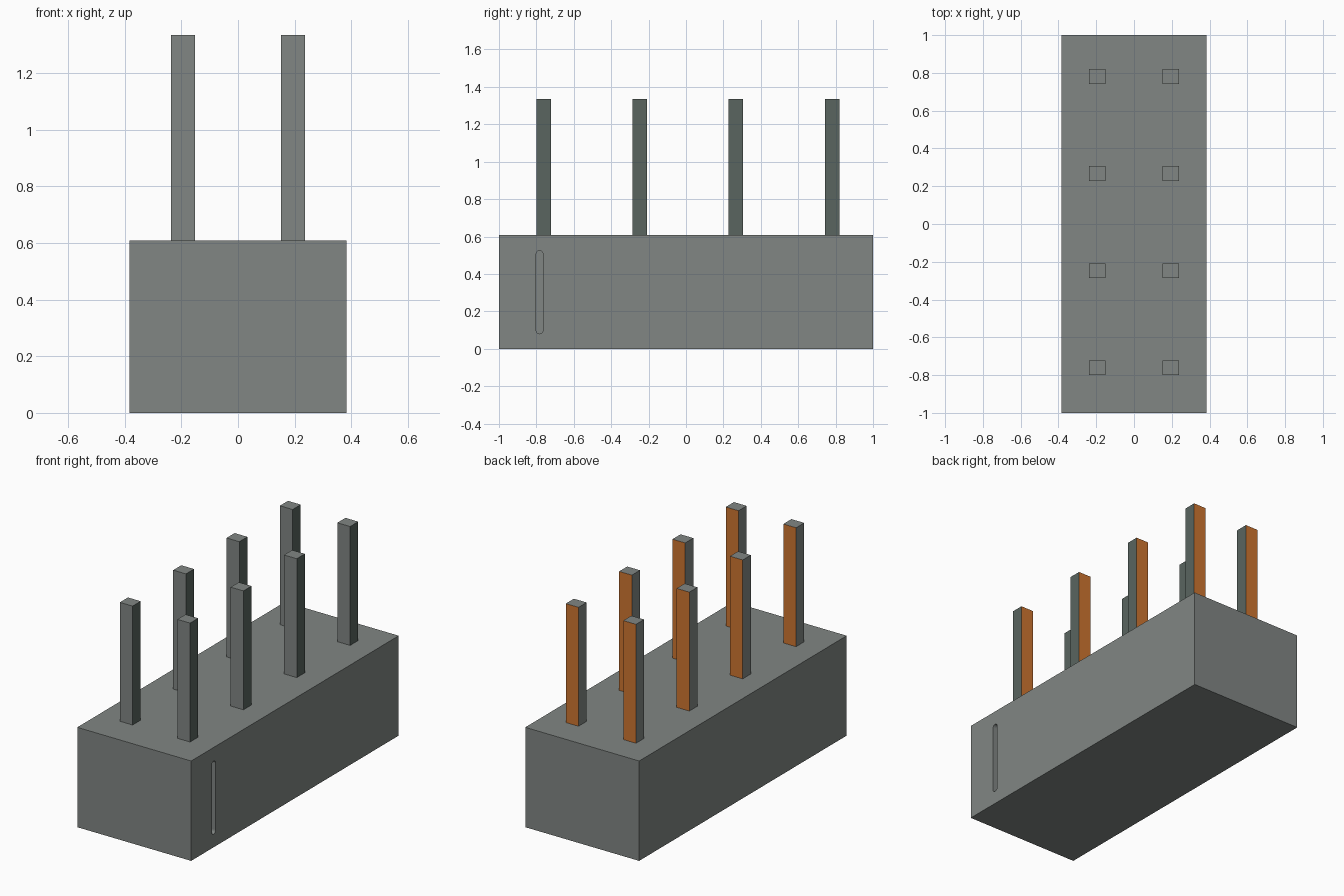
import bpy, bmesh
from math import pi
from mathutils import Matrix, Vector

cube = bpy.data.objects.get("Cube")
if cube:
    bpy.data.objects.remove(cube, do_unlink=True)


def material(name, rgb):
    m = bpy.data.materials.new(name)
    m.use_nodes = True
    m.diffuse_color = (*rgb, 1)
    m.node_tree.nodes["Principled BSDF"].inputs["Base Color"].default_value = (*rgb, 1)
    return m


grey = material("grey", (0.22, 0.24, 0.23))
dark_green = material("dark green grey", (0.10, 0.13, 0.115))
orange = material("orange", (0.62, 0.18, 0.03))


def finish(name, bm, mats):
    mesh = bpy.data.meshes.new(name)
    bm.to_mesh(mesh)
    bm.free()
    for m in mats:
        mesh.materials.append(m)
    obj = bpy.data.objects.new(name, mesh)
    bpy.context.collection.objects.link(obj)
    return obj


def box(name, low, high, mats, rule=None):
    low, high = Vector(low), Vector(high)
    bm = bmesh.new()
    bmesh.ops.create_cube(bm, size=1)
    bmesh.ops.scale(bm, vec=high - low, verts=bm.verts)
    bmesh.ops.translate(bm, vec=(low + high) / 2, verts=bm.verts)
    bm.normal_update()
    if rule:
        for f in bm.faces:
            f.material_index = rule(f.normal)
    return finish(name, bm, mats)


HALF_X, BLOCK_TOP, POST_TOP = 0.384, 0.609, 1.334

# Solid base block
block = box("base_block", (-HALF_X, -1, 0), (HALF_X, 1, BLOCK_TOP), [grey])

# Rounded slot cut into the left side near the front
SLOT_Y, SLOT_R, SLOT_DEPTH = -0.783, 0.018, 0.03
bm = bmesh.new()
for z in (0.08 + SLOT_R, 0.525 - SLOT_R):
    place = Matrix.Translation((HALF_X, SLOT_Y, z)) @ Matrix.Rotation(pi / 2, 4, "Y")
    bmesh.ops.create_cone(bm, cap_ends=True, segments=16, radius1=SLOT_R,
                          radius2=SLOT_R, depth=SLOT_DEPTH * 2, matrix=place)
hull = bmesh.ops.convex_hull(bm, input=bm.verts)
bmesh.ops.delete(bm, geom=list(set(hull["geom_interior"] + hull["geom_unused"])),
                 context="VERTS")
bmesh.ops.recalc_face_normals(bm, faces=bm.faces)
cutter = finish("slot_cutter", bm, [grey])
cutter.hide_render = True

cut = block.modifiers.new("slot", "BOOLEAN")
cut.operation = "DIFFERENCE"
cut.solver = "EXACT"
cut.object = cutter
bpy.context.view_layer.update()
graph = bpy.context.evaluated_depsgraph_get()
block.data = bpy.data.meshes.new_from_object(block.evaluated_get(graph))
block.modifiers.clear()
bpy.data.objects.remove(cutter, do_unlink=True)


# Posts: orange on the back, dark green on the left side, grey elsewhere
def post_colour(n):
    return 2 if n.y > 0.5 else 1 if n.x > 0.5 else 0


for side, x in (("right", -0.194), ("left", 0.194)):
    for i in range(4):
        y = -0.761 + i * 0.514
        box(f"{side}_post_{i + 1}", (x - 0.043, y - 0.039, BLOCK_TOP),
            (x + 0.043, y + 0.039, POST_TOP), [grey, dark_green, orange], post_colour)
